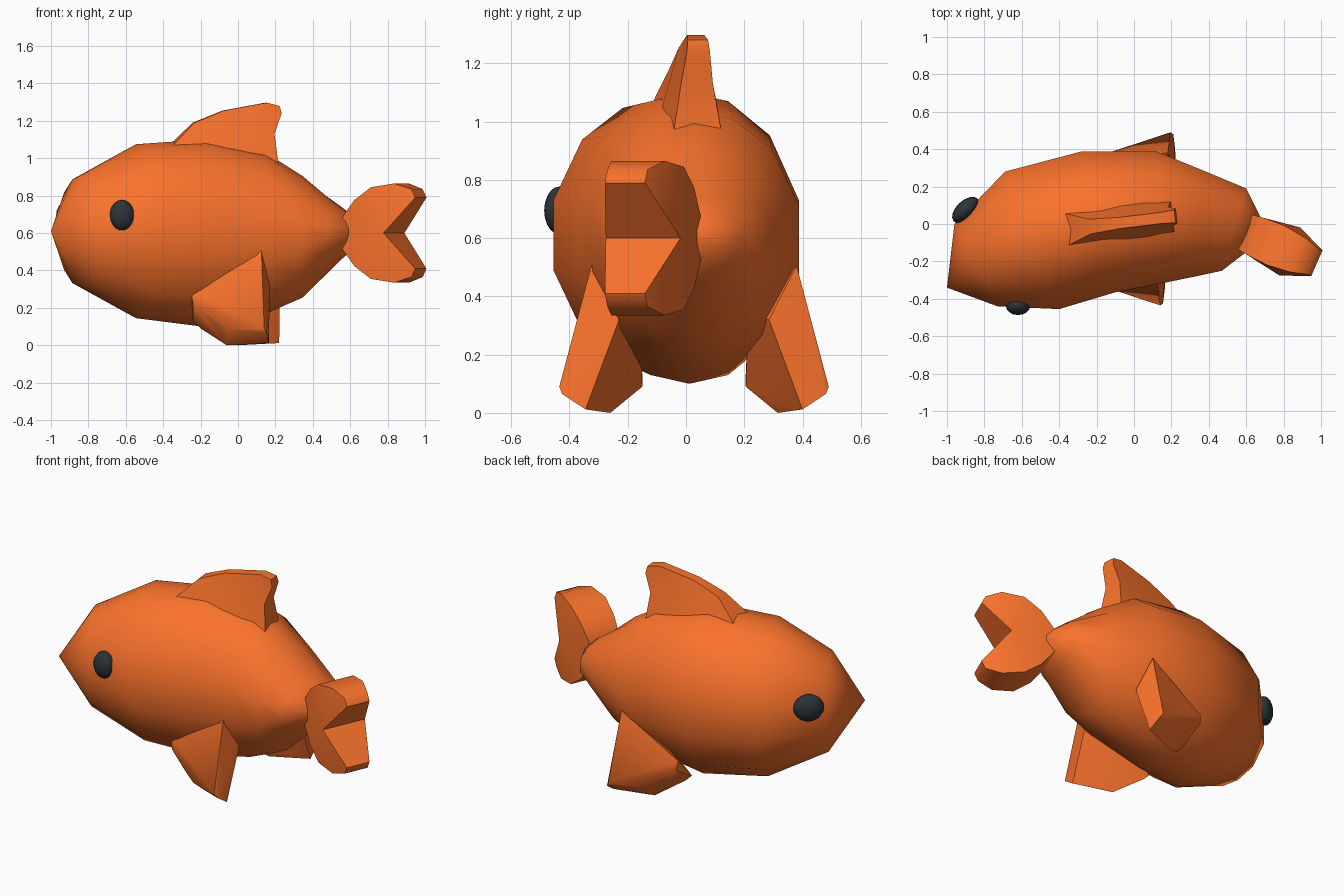
import bpy, bmesh, math
from mathutils import Vector

if "Cube" in bpy.data.objects:
    bpy.data.objects.remove(bpy.data.objects["Cube"])


def material(name, rgb):
    m = bpy.data.materials.new(name)
    m.diffuse_color = (*rgb, 1)
    m.use_nodes = True
    m.node_tree.nodes["Principled BSDF"].inputs["Base Color"].default_value = m.diffuse_color
    return m


ORANGE = material("orange", (0.96, 0.17, 0.025))
DARK = material("dark", (0.025, 0.035, 0.04))


def finish(name, bm, mat, angle=40):
    bmesh.ops.recalc_face_normals(bm, faces=bm.faces)
    me = bpy.data.meshes.new(name)
    bm.to_mesh(me)
    bm.free()
    ob = bpy.data.objects.new(name, me)
    bpy.context.collection.objects.link(ob)
    me.materials.append(mat)
    bpy.ops.object.select_all(action='DESELECT')
    ob.select_set(True)
    bpy.context.view_layer.objects.active = ob
    bpy.ops.object.shade_smooth_by_angle(angle=math.radians(angle))
    return ob


def slab(name, pts, origin, along, side, mirror_z=False, angle=50):
    """Outline points (u, z, half thickness) turned into a tapered solid.
    With mirror_z the first and last points lie on the mirror plane."""
    bm = bmesh.new()
    o, a, s = Vector(origin), Vector(along).normalized(), Vector(side).normalized()
    for flip in ((1, -1) if mirror_z else (1,)):
        loops = [[bm.verts.new(o + a * u + s * (t * k) + Vector((0, 0, z * flip)))
                  for u, z, t in pts] for k in (-1, 1)]
        for loop in loops:
            bm.faces.new(loop)
        n = len(pts)
        for i in range(n - 1 if mirror_z else n):
            j = (i + 1) % n
            bm.faces.new((loops[0][i], loops[0][j], loops[1][j], loops[1][i]))
    bmesh.ops.remove_doubles(bm, verts=bm.verts, dist=1e-4)
    bmesh.ops.triangulate(bm, faces=[f for f in bm.faces if len(f.verts) > 4])
    return finish(name, bm, ORANGE, angle)


# Body: rings along a bent spine; each ring = plan ends, mid height, half height
RINGS = [
    (-0.96, 0.00, -0.73, -0.44, 0.61, 0.295),
    (-0.69, 0.28, -0.40, -0.455, 0.61, 0.465),
    (-0.28, 0.388, -0.10, -0.365, 0.60, 0.50),
    (0.12, 0.388, 0.16, -0.315, 0.60, 0.435),
    (0.36, 0.29, 0.33, -0.28, 0.58, 0.325),
    (0.60, 0.19, 0.47, -0.25, 0.60, 0.145),
    (0.68, 0.03, 0.60, -0.15, 0.605, 0.06),
]
ANGLES = [15, 45, 70, 90, 110, 135, 165]
ANGLES += [a + 180 for a in ANGLES]
SIDES = len(ANGLES)
bm = bmesh.new()
rows = []
for xa, ya, xb, yb, zc, hh in RINGS:
    a, b = Vector((xa, ya, zc)), Vector((xb, yb, zc))
    c, h = (a + b) / 2, (a - b) / 2
    h /= math.cos(math.radians(15))
    row = []
    for deg in ANGLES:
        t = math.radians(deg)
        row.append(bm.verts.new(c + h * math.cos(t) + Vector((0, 0, hh * math.sin(t)))))
    rows.append(row)
for r0, r1 in zip(rows, rows[1:]):
    for i in range(SIDES):
        j = (i + 1) % SIDES
        bm.faces.new((r0[i], r0[j], r1[j], r1[i]))
nose = bm.verts.new((-1.0, -0.34, 0.61))
for i in range(SIDES):
    bm.faces.new((rows[0][i], nose, rows[0][(i + 1) % SIDES]))
bm.faces.new(rows[-1])
finish("body", bm, ORANGE, 60)

# Tail: upper lobe mirrored downwards, angled towards the front
LOBE = [(0, 0, 0.10), (-0.01, 0.075, 0.10), (0.07, 0.175, 0.11), (0.17, 0.245, 0.115),
        (0.30, 0.265, 0.10), (0.39, 0.235, 0.075), (0.412, 0.19, 0.075), (0.255, 0, 0.14)]
slab("tail_fin", LOBE, (0.6, -0.045, 0.6), (0.355, -0.155, 0), (0.155, 0.355, 0), True)

# Dorsal fin: wide at the root, thin at the crest
DORSAL = [(-0.40, 1.03, 0.10), (-0.24, 1.19, 0.04), (-0.08, 1.255, 0.03), (0.15, 1.297, 0.03),
          (0.22, 1.28, 0.035), (0.23, 1.24, 0.04), (0.19, 1.13, 0.055), (0.21, 0.95, 0.085),
          (-0.05, 0.95, 0.12)]
slab("dorsal_fin", DORSAL, (0, 0.015, 0), (1, 0.12, 0), (-0.12, 1, 0))

# Side fins: hull of one fin, repeated mirrored on the other side
FIN = [(0.125, -0.325, 0.505), (-0.25, -0.30, 0.28), (-0.24, -0.31, 0.22), (-0.13, -0.34, 0.13),
       (-0.05, -0.37, 0.085), (0.14, -0.435, 0.09), (0.155, -0.425, 0.065),
       (0.17, -0.23, 0.32), (-0.24, -0.15, 0.13), (-0.2, -0.15, 0.09), (-0.06, -0.26, 0.0),
       (0.165, -0.345, 0.012), (0.0, -0.16, 0.35)]
for name, sy, dx, dy in (("near_side_fin", 1, 0, 0), ("far_side_fin", -1, 0.055, 0.055)):
    bm = bmesh.new()
    for x, y, z in FIN:
        bm.verts.new((x + dx, y * sy + dy, z))
    bmesh.ops.convex_hull(bm, input=bm.verts)
    loose = [v for v in bm.verts if not v.link_faces]
    bmesh.ops.delete(bm, geom=loose, context='VERTS')
    finish(name, bm, ORANGE, 30)

# Eyes: flattened balls on each side of the turned head
for name, loc, size, turn in (("near_eye", (-0.62, -0.435, 0.695), (0.066, 0.052, 0.082), 0),
                              ("far_eye", (-0.90, 0.075, 0.695), (0.088, 0.05, 0.082), 43)):
    bpy.ops.mesh.primitive_uv_sphere_add(segments=16, ring_count=10, radius=1, location=loc,
                                         rotation=(0, 0, math.radians(turn)))
    eye = bpy.context.object
    eye.name = name
    eye.scale = size
    eye.data.materials.append(DARK)
    bpy.ops.object.shade_smooth()
